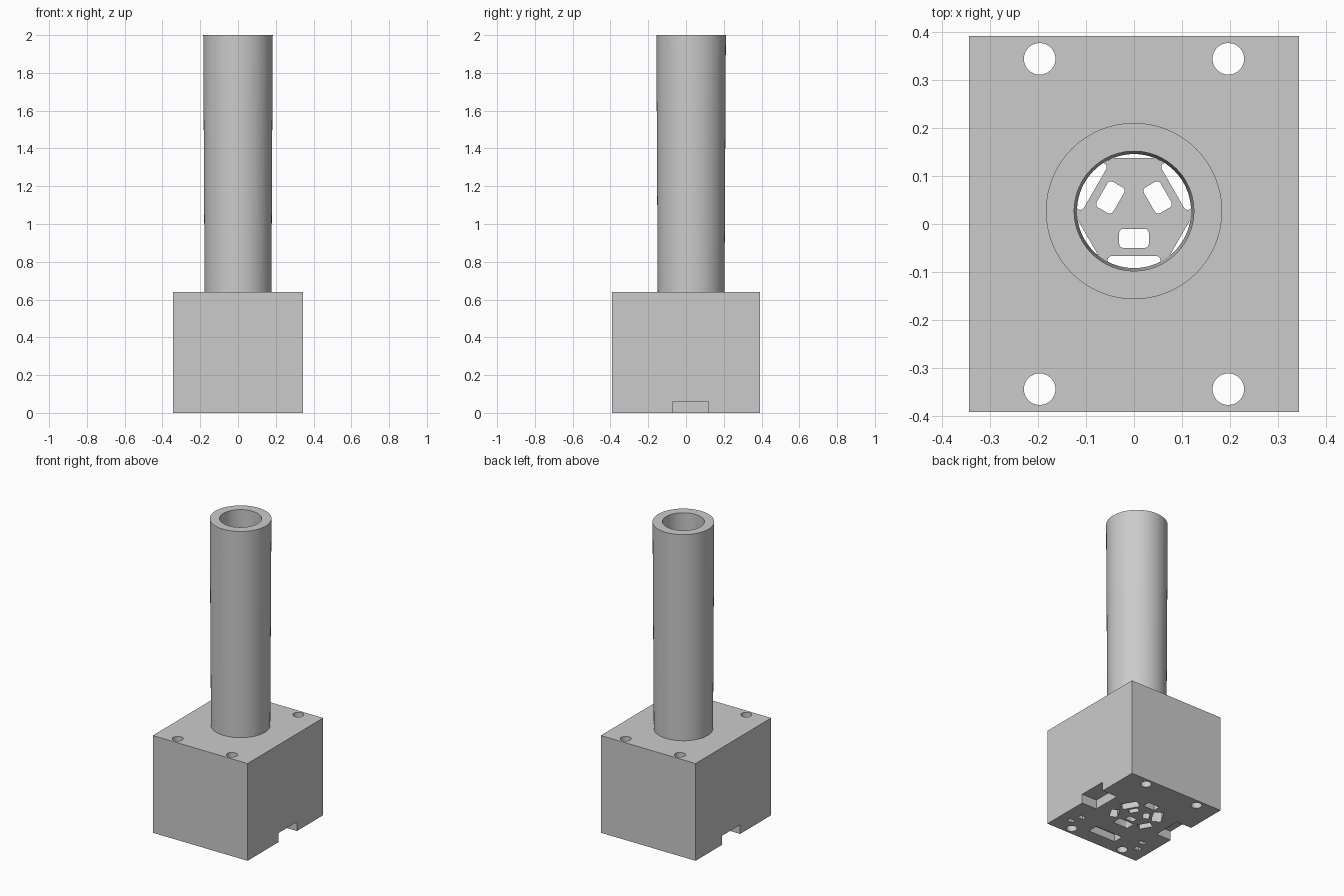
import bpy, bmesh
from math import radians, cos, sin
from mathutils import Matrix, Vector

cube = bpy.data.objects.get("Cube")
if cube:
    bpy.data.objects.remove(cube, do_unlink=True)

HALF_X, Y_MIN, Y_MAX, BLOCK_TOP, TOP = 0.345, -0.393, 0.393, 0.64, 2.0
AXIS = Vector((0, 0.027, 0))
FLOOR = 0.07

grey = bpy.data.materials.new("plain grey")
grey.use_nodes = True
grey.diffuse_color = (0.6, 0.6, 0.6, 1)
grey.node_tree.nodes["Principled BSDF"].inputs["Base Color"].default_value = (0.6, 0.6, 0.6, 1)


def finish(name, bm):
    mesh = bpy.data.meshes.new(name)
    bm.to_mesh(mesh)
    bm.free()
    mesh.materials.append(grey)
    obj = bpy.data.objects.new(name, mesh)
    bpy.context.collection.objects.link(obj)
    return obj


def box(name, x0, x1, y0, y1, z0, z1, corner=0, angle=None):
    """Box with optional rounded upright edges, optionally swung round the tube axis."""
    bm = bmesh.new()
    bmesh.ops.create_cube(bm, size=1)
    for v in bm.verts:
        v.co = Vector(((x0 + x1) / 2 + v.co.x * (x1 - x0),
                       (y0 + y1) / 2 + v.co.y * (y1 - y0),
                       (z0 + z1) / 2 + v.co.z * (z1 - z0)))
    if corner:
        upright = [e for e in bm.edges
                   if abs(e.verts[0].co.z - e.verts[1].co.z) > (z1 - z0) / 2]
        bmesh.ops.bevel(bm, geom=upright, offset=corner, segments=4,
                        profile=0.5, affect='EDGES')
    if angle is not None:
        bm.transform(Matrix.Translation(AXIS) @ Matrix.Rotation(radians(angle), 4, 'Z'))
    return finish(name, bm)


def cone(name, x, y, z0, z1, r0, r1, sides=96):
    bm = bmesh.new()
    bmesh.ops.create_cone(bm, cap_ends=True, segments=sides, radius1=r0, radius2=r1,
                          depth=z1 - z0, matrix=Matrix.Translation((x, y, (z0 + z1) / 2)))
    return finish(name, bm)


def combine(target, tool, operation='DIFFERENCE'):
    mod = target.modifiers.new("combine", 'BOOLEAN')
    mod.operation = operation
    mod.solver = 'EXACT'
    mod.object = tool
    bpy.context.view_layer.objects.active = target
    bpy.ops.object.modifier_apply(modifier=mod.name)
    bpy.data.objects.remove(tool, do_unlink=True)


# Block with the slightly flared tube on top
body = box("block_with_tube", -HALF_X, HALF_X, Y_MIN, Y_MAX, 0, BLOCK_TOP)
combine(body, cone("tube", 0, AXIS.y, 0.5, TOP, 0.176, 0.184), 'UNION')

# Tapered bore down to a thin floor
combine(body, cone("bore", 0, AXIS.y, FLOOR, TOP + 0.01, 0.119, 0.125))

# Corner bolt holes and side notches
for sx in (-1, 1):
    for sy in (-1, 1):
        combine(body, cone("bolt_hole", sx * 0.197, sy * 0.345, -0.1, 0.8, 0.033, 0.033, 32))
    ends = sorted((sx * 0.235, sx * 0.4))
    combine(body, box("side_notch", *ends, -0.07, 0.12, -0.1, 0.06))

# Threefold windows and slots through the floor
for angle in (30, 150, 270):
    combine(body, box("window", 0.037, 0.077, -0.031, 0.031, -0.1, 0.1, 0.009, angle))
    combine(body, box("wide_slot", 0.094, 0.155, -0.055, 0.055, -0.1, 0.09, 0.008, angle))
    combine(body, box("narrow_slot", 0.111, 0.16, -0.042, 0.042, -0.1, 0.09, 0, angle + 60))

# Shallow pockets in the underside
combine(body, box("front_pocket", -0.1, 0.1, -0.3, -0.23, -0.1, 0.05))
for sx in (-1, 1):
    for x, y in ((0.26, -0.275), (0.235, -0.205)):
        combine(body, box("small_pocket", sx * x - 0.02, sx * x + 0.02,
                          y - 0.015, y + 0.015, -0.1, 0.03))

bpy.ops.object.select_all(action='DESELECT')
body.select_set(True)
bpy.context.view_layer.objects.active = body
bpy.ops.object.shade_smooth_by_angle(angle=radians(30))
